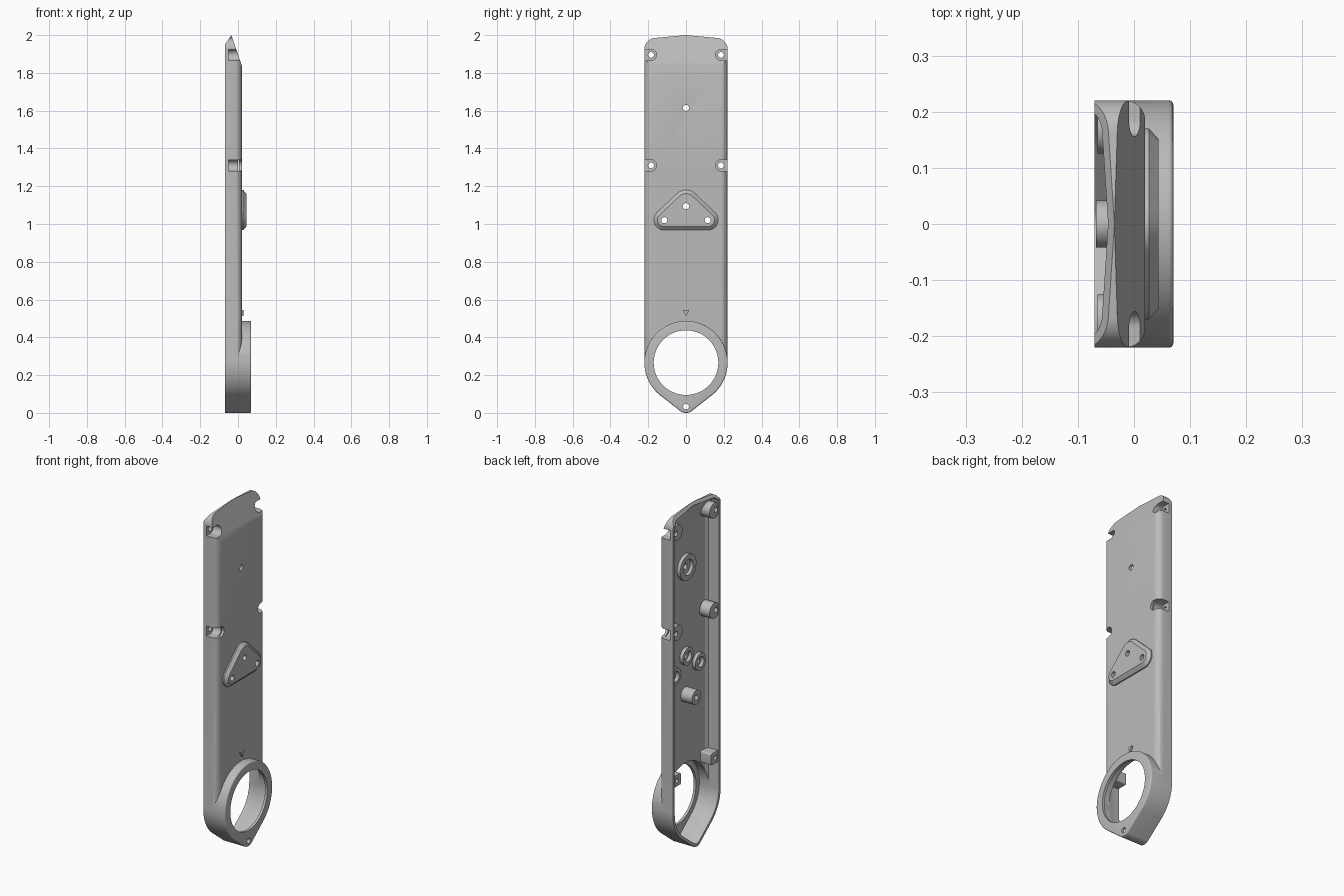
import bpy, bmesh
from math import sin, cos, pi
from mathutils import Vector

cube = bpy.data.objects.get("Cube")
if cube:
    bpy.data.objects.remove(cube)

grey = bpy.data.materials.new("plain grey")
grey.use_nodes = True
colour = (0.5, 0.5, 0.5, 1)
grey.diffuse_color = colour
grey.node_tree.nodes["Principled BSDF"].inputs["Base Color"].default_value = colour


def outline(circles, inset, steps):
    """Rounded convex outline wrapped around circles given as (y, z, radius)."""
    points = []
    for i in range(steps):
        a = 2 * pi * (i + 0.5) / steps
        u, v = cos(a), sin(a)
        y, z, r = max(circles, key=lambda c: c[0] * u + c[1] * v + c[2])
        points.append((y + (r - inset) * u, z + (r - inset) * v))
    return points


def loft(name, circles, levels, steps=96, cuts=()):
    """Solid through (x, inset) levels of an outline, trimmed by planes."""
    bm = bmesh.new()
    rings = [[bm.verts.new((x, y, z)) for y, z in outline(circles, inset, steps)]
             for x, inset in levels]
    for a, b in zip(rings, rings[1:]):
        for i in range(steps):
            j = (i + 1) % steps
            bm.faces.new((a[i], a[j], b[j], b[i]))
    bm.faces.new(rings[0])
    bm.faces.new(rings[-1])
    for point, normal in cuts:
        cut = bmesh.ops.bisect_plane(bm, geom=bm.verts[:] + bm.edges[:] + bm.faces[:],
                                     plane_co=point, plane_no=normal, clear_outer=True)
        edges = [e for e in cut["geom_cut"] if isinstance(e, bmesh.types.BMEdge)]
        bmesh.ops.holes_fill(bm, edges=edges, sides=0)
    bmesh.ops.recalc_face_normals(bm, faces=bm.faces[:])
    mesh = bpy.data.meshes.new(name)
    bm.to_mesh(mesh)
    bm.free()
    mesh.materials.append(grey)
    obj = bpy.data.objects.new(name, mesh)
    bpy.context.collection.objects.link(obj)
    return obj


def peg(y, z, r, x0, x1, cuts=()):
    return loft("peg", [(y, z, r)], [(x0, 0), (x1, 0)], 32, cuts)


def fillet(x, r, n=6):
    """Levels of a quarter-round edge ending at x."""
    return [(x - r + r * sin(t * pi / 2 / n), r - r * cos(t * pi / 2 / n))
            for t in range(n + 1)]


BACK, FACE, RIM = -0.07, 0.02, 0.07
ring = [(0, 0.266, 0.22), (0, 0.05, 0.05)]
body = ring + [(-0.16, 1.925, 0.06), (0.16, 1.925, 0.06), (0, 1.94, 0.06)]
slope = Vector((0.16, 0, 0.055)).normalized()
top = Vector((-0.035, 0, 2.0))
rear_cut = ((-0.07, 0, 1.95), (-0.05, 0, 0.035))


def sloped(depth):
    return [(top - slope * depth, slope)]


# Outer shell with rounded long edges and a sloping top
housing = loft("housing", body, [(BACK, 0)] + fillet(FACE, 0.035),
               cuts=sloped(0) + [rear_cut])
steps_list = []


def add(obj):
    steps_list.append((obj, "UNION"))


def cut(obj):
    steps_list.append((obj, "DIFFERENCE"))


# Raised ring at the foot, then the hollow inside
add(loft("ring", [(y, z, r + 0.0005) for y, z, r in ring],
         [(BACK, 0)] + fillet(RIM, 0.008, 4)))
cut(loft("cavity", body, [(-0.1, 0.016), (-0.02, 0.016), (-0.005, 0.02), (0.005, 0.036)],
         cuts=sloped(0.01)))
cut(loft("ring_cavity", ring, [(-0.1, 0.018), (0.055, 0.018)]))

# Triangular mounting pad
pad = [(-0.115, 1.022, 0.055), (0.115, 1.022, 0.055), (0, 1.11, 0.07)]
add(loft("pad", pad, [(0.01, 0), (0.027, 0), (0.044, 0.019)], 64))

# Screw posts along both long walls
for side in (-1, 1):
    for z in (1.31, 1.895):
        add(peg(side * 0.17, z, 0.045, -0.065, 0, sloped(0.003)))
    corners = [(side * y, z, 0.008) for y in (0.148, 0.2) for z in (0.425, 0.475)]
    add(loft("block", corners, [(-0.065, 0), (0.01, 0)], 32))
    cut(peg(side * 0.178, 0.45, 0.013, -0.1, -0.03))
    for z in (1.31, 1.895):
        cut(loft("pocket", [(side * 0.185, z, 0.029), (side * 0.3, z, 0.029)],
                 [(-0.05, 0), (0.1, 0)], 32))
        cut(peg(side * 0.185, z, 0.015, -0.1, 0.1))

# Inner collars with counterbores and through holes
for y, z, r, bore in ((0, 1.615, 0.075, 0.045), (0, 1.095, 0.05, 0.03),
                      (-0.115, 1.02, 0.05, 0.03), (0.115, 1.02, 0.05, 0.03)):
    add(peg(y, z, r, -0.015, 0.012))
    cut(peg(y, z, bore, -0.1, 0.004))
    cut(peg(y, z, 0.016, -0.1, 0.1))

# Tall central post with a blind hole
add(peg(0, 0.87, 0.042, -0.068, 0.012))
cut(peg(0, 0.87, 0.015, -0.1, -0.02))

# Foot screw post and the large round opening
add(peg(0, 0.036, 0.034, -0.065, 0.06))
cut(peg(0, 0.033, 0.015, -0.1, 0.1))
cut(loft("opening", [(0, 0.266, 0.171)], [(-0.1, 0), (0.1, 0)], 96))

for i, (tool, operation) in enumerate(steps_list):
    mod = housing.modifiers.new("step", "BOOLEAN")
    mod.object, mod.operation, mod.solver = tool, operation, "EXACT"
depsgraph = bpy.context.evaluated_depsgraph_get()
result = bpy.data.meshes.new_from_object(housing.evaluated_get(depsgraph))
housing.modifiers.clear()
housing.data = result
result.materials.clear()
result.materials.append(grey)
for tool, operation in steps_list:
    bpy.data.objects.remove(tool)

# Small raised pointer above the ring
pointer = loft("pointer", [(-0.017, 0.544, 0), (0.017, 0.544, 0), (0, 0.512, 0)],
               [(0.015, 0), (0.03, 0)], 3)

bpy.ops.object.select_all(action="DESELECT")
housing.select_set(True)
bpy.context.view_layer.objects.active = housing
bpy.ops.object.shade_smooth_by_angle(angle=0.5)
